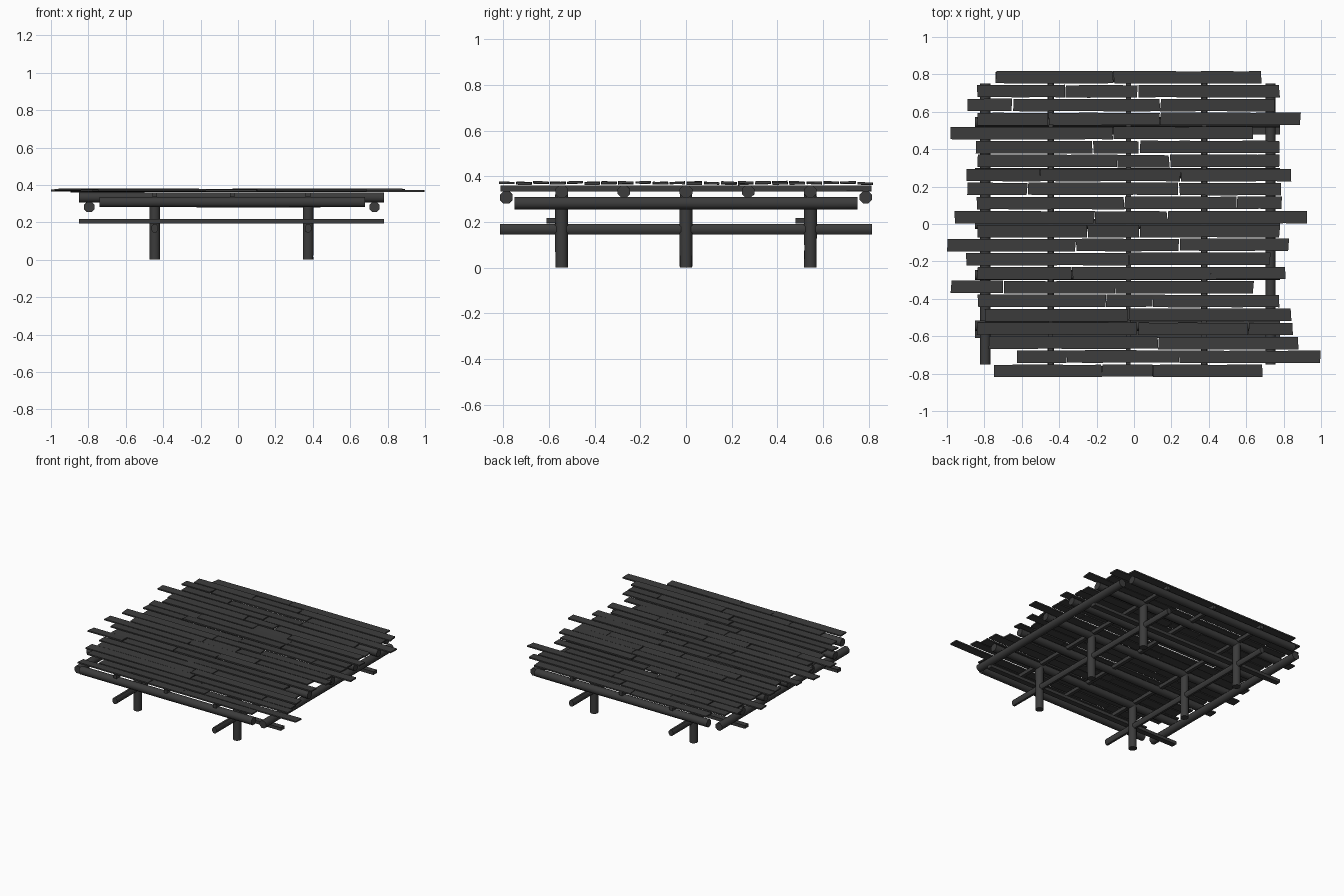
import bpy, bmesh, math, random
from mathutils import Vector

random.seed(4)
if "Cube" in bpy.data.objects:
    bpy.data.objects.remove(bpy.data.objects["Cube"])

wood = bpy.data.materials.new("dark weathered wood")
wood.use_nodes = True
COLOUR = (0.045, 0.045, 0.045, 1)
wood.diffuse_color = COLOUR
shader = wood.node_tree.nodes["Principled BSDF"]
shader.inputs["Base Color"].default_value = COLOUR
shader.inputs["Roughness"].default_value = 0.9


def finish(bm, name, smooth):
    bmesh.ops.recalc_face_normals(bm, faces=bm.faces)
    mesh = bpy.data.meshes.new(name)
    bm.to_mesh(mesh)
    bm.free()
    mesh.materials.append(wood)
    obj = bpy.data.objects.new(name, mesh)
    bpy.context.collection.objects.link(obj)
    if smooth:
        bpy.ops.object.select_all(action='DESELECT')
        obj.select_set(True)
        bpy.context.view_layer.objects.active = obj
        bpy.ops.object.shade_smooth_by_angle(angle=math.radians(50))
    return obj


def log(name, start, end, width, height, sides=8):
    """Straight timber between two points, with a slightly uneven girth."""
    a, b = Vector(start), Vector(end)
    axis = (b - a).normalized()
    if abs(axis.z) > 0.5:
        u, v = Vector((1, 0, 0)), Vector((0, 1, 0))
    else:
        u, v = axis.cross(Vector((0, 0, 1))), Vector((0, 0, 1))
    grow = 1 / math.cos(math.pi / sides) / 2
    bm = bmesh.new()
    rings = []
    for t in (0, 0.25, 0.5, 0.75, 1):
        size = grow * random.uniform(0.96, 1.0)
        ring = []
        for i in range(sides):
            ang = 2 * math.pi * (i + 0.5) / sides
            ring.append(bm.verts.new(a.lerp(b, t) + size * (
                u * width * math.cos(ang) + v * height * math.sin(ang))))
        rings.append(ring)
    for lower, upper in zip(rings, rings[1:]):
        for i in range(sides):
            j = (i + 1) % sides
            bm.faces.new((lower[i], lower[j], upper[j], upper[i]))
    bm.faces.new(rings[0])
    bm.faces.new(rings[-1])
    return finish(bm, name, sides > 4)


def plank(name, x0, x1, y, z, width, thick):
    """Thin board with ragged long edges and crooked ends."""
    bm = bmesh.new()
    rings = []
    steps = max(2, round((x1 - x0) / 0.12))
    tilt = random.uniform(-0.002, 0.002)
    for k in range(steps + 1):
        x = x0 + (x1 - x0) * k / steps
        ring = []
        for side in (-1, 1):
            edge = y + side * (width / 2 - random.uniform(0, 0.002))
            end = random.uniform(-0.004, 0.004) if k in (0, steps) else 0
            low = z + side * tilt
            ring += [bm.verts.new((x + end, edge, low)),
                     bm.verts.new((x + end, edge, low + thick))]
        rings.append([ring[0], ring[1], ring[3], ring[2]])
    for p, q in zip(rings, rings[1:]):
        for i in range(4):
            j = (i + 1) % 4
            bm.faces.new((p[i], p[j], q[j], q[i]))
    bm.faces.new(rings[0])
    bm.faces.new(rings[-1])
    return finish(bm, name, False)


# Posts in two lines, each line tied by a low rail
POST_X = {"right": -0.445, "left": 0.375}
POST_Y = {"front": -0.545, "middle": 0, "back": 0.545}
for side, x in POST_X.items():
    for place, y in POST_Y.items():
        log(f"{side}_{place}_post", (x, y, 0), (x, y, 0.32), 0.056, 0.056)
    log(f"{side}_low_rail", (x, -0.815, 0.168), (x, 0.815, 0.168), 0.036, 0.046)

# Flat braces lying across the low rails
for place, y in (("front", -0.59), ("back", 0.5)):
    log(f"{place}_brace", (-0.85, y, 0.206), (0.78, y, 0.206), 0.042, 0.024, 4)

# Main cross beams and the thin joists above them
for i in range(5):
    y = (i - 2) * 0.272
    log(f"cross_beam_{i + 1}", (-0.85, y, 0.333), (0.78, y, 0.333), 0.056, 0.054)
for name, x in (("right", -0.445), ("middle", -0.03), ("left", 0.375)):
    log(f"{name}_joist", (x, -0.812, 0.347), (x, 0.812, 0.347), 0.026, 0.026, 4)

# Round edge beams on all four sides
for name, x in (("right", -0.795), ("left", 0.73)):
    log(f"{name}_edge_beam", (x, -0.75, 0.282), (x, 0.75, 0.282), 0.056, 0.056)
for name, y in (("front", -0.787), ("back", 0.787)):
    log(f"{name}_edge_beam", (-0.74, y, 0.308), (0.68, y, 0.308), 0.056, 0.056)

# Deck boards: joints along each row in hundredths, from back to front
ROWS = """-74 -11 68/-84 -37 2 78/-89 -65 14 75/-84 -46 14 89/-98 -11 64
-85 -22 3 78/-84 -9 19 78/-90 -50 25 84/-89 -57 24 79/-84 -5 55 79
-96 -21 18 93/-84 -25 3 78/-100 -31 24 83/-90 -3 73/-84 -33 41 81
-98 -70 -10 64/-84 -15 10 78/-80 -3 84/-84 2 61 85/-78 13 88
-63 -36 24 100/-75 -17 10 69"""
rows = [[int(n) / 100 for n in row.split()] for row in ROWS.replace("\n", "/").split("/")]
for r, joints in enumerate(rows):
    y = 0.785 - r * 1.57 / (len(rows) - 1)
    for k, (x0, x1) in enumerate(zip(joints, joints[1:])):
        lift = random.uniform(0, 0.007)
        plank(f"deck_board_{r + 1}_{k + 1}", x0 + 0.002, x1 - 0.002,
              y + random.uniform(-0.002, 0.002), 0.362 + lift, 0.068, 0.01)
